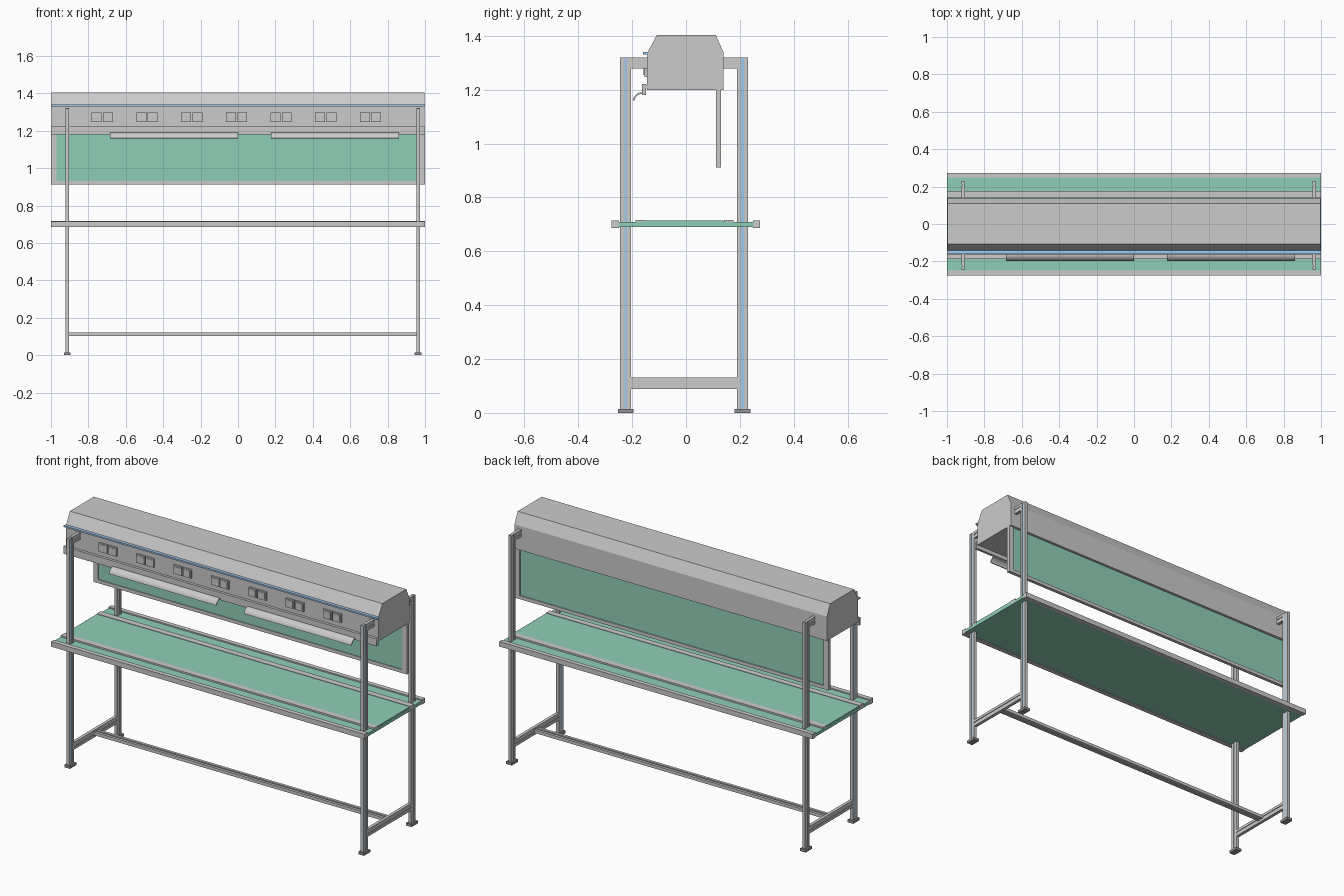
import bpy, bmesh, math

if "Cube" in bpy.data.objects:
    bpy.data.objects.remove(bpy.data.objects["Cube"])


def material(name, rgb):
    m = bpy.data.materials.new(name)
    m.diffuse_color = (*rgb, 1)
    m.use_nodes = True
    m.node_tree.nodes["Principled BSDF"].inputs["Base Color"].default_value = m.diffuse_color
    return m


GREEN = material("green", (0.28, 0.62, 0.47))
BLUE = material("blue", (0.35, 0.58, 0.85))
DARK = material("dark_grey", (0.3, 0.3, 0.3))


def prism(name, axis, lo, hi, pts, mat=None):
    """Extrude a 2D outline (remaining two axes in order) along one axis."""
    def at(t, p):
        c = list(p)
        c.insert(axis, t)
        return c
    bm = bmesh.new()
    a = [bm.verts.new(at(lo, p)) for p in pts]
    b = [bm.verts.new(at(hi, p)) for p in pts]
    bm.faces.new(a)
    bm.faces.new(b)
    for i in range(len(pts)):
        j = (i + 1) % len(pts)
        bm.faces.new((a[i], a[j], b[j], b[i]))
    bmesh.ops.recalc_face_normals(bm, faces=bm.faces)
    me = bpy.data.meshes.new(name)
    bm.to_mesh(me)
    bm.free()
    ob = bpy.data.objects.new(name, me)
    bpy.context.collection.objects.link(ob)
    if mat:
        me.materials.append(mat)
    return ob


def box(name, x, y, z, mat=None):
    return prism(name, 0, x[0], x[1],
                 [(y[0], z[0]), (y[1], z[0]), (y[1], z[1]), (y[0], z[1])], mat)


def slotted(u, v, hu=0.009, hv=0.0205, swap=False):
    """Aluminium bar section with a slot in each wide face."""
    s, d = 0.005, 0.004
    side = [(hu, -hv), (hu, -s), (hu - d, -s), (hu - d, s), (hu, s), (hu, hv)]
    pts = side + [(-a, -b) for a, b in side]
    if swap:
        pts = [(b, a) for a, b in pts]
    return [(u + a, v + b) for a, b in pts]


# Two end frames: posts, feet, slot strips, hood arms, crossbar
for tag, x in (("left", -0.913), ("right", 0.963)):
    for end, y, arm in (("front", -0.224, (-0.204, -0.144)), ("back", 0.21, (0.139, 0.19))):
        n = f"{tag}_{end}"
        prism(n + "_post", 2, 0.013, 1.32, slotted(x, y), None)
        box(n + "_foot", (x - 0.018, x + 0.018), (y - 0.029, y + 0.029), (0, 0.015), DARK)
        for s in (-1, 1):
            xs = sorted((x + s * 0.004, x + s * 0.007))
            box(n + "_slot_strip", xs, (y - 0.005, y + 0.005), (0.016, 1.319), BLUE)
        prism(n + "_arm", 1, arm[0], arm[1], slotted(x, 1.3))
    prism(tag + "_crossbar", 1, -0.204, 0.19, slotted(x, 0.11))

# Long foot stretcher
prism("stretcher", 0, -0.904, 0.954, slotted(0, 0.112, swap=True))

# Table: green top, raised belt, edge beams and guide rails
box("table_top", (-1, 1), (-0.25, 0.25), (0.69, 0.708), GREEN)
box("raised_belt", (-0.999, 0.999), (-0.152, 0.14), (0.70, 0.715), GREEN)
for tag, e, r in (("front", (-0.276, -0.249), (-0.188, -0.153)),
                  ("back", (0.248, 0.274), (0.141, 0.177))):
    box(tag + "_edge_beam", (-1, 1), e, (0.686, 0.715))
    box(tag + "_guide_rail", (-1, 1), r, (0.695, 0.717))

# Overhead hood
prism("hood", 0, -0.997, 0.997, [(-0.145, 1.2), (0.139, 1.2), (0.139, 1.34),
                                 (0.11, 1.404), (-0.108, 1.404), (-0.145, 1.335)])
box("blue_trim_rail", (-1, 1), (-0.16, -0.142), (1.331, 1.34), BLUE)
box("lamp_rail", (-1, 1), (-0.164, -0.149), (1.18, 1.222))
box("lamp_rail_fixing", (-0.997, 0.997), (-0.15, -0.144), (1.204, 1.218))

# Seven pairs of sockets
for i in range(7):
    for k in (0, 1):
        x0 = -0.782 + i * 0.239 + k * 0.06
        box("socket", (x0, x0 + 0.053), (-0.155, -0.144), (1.247, 1.297))
        box("socket_cover", (x0 + 0.007, x0 + 0.046), (-0.157, -0.155), (1.254, 1.29))

# Two curved lamp shades
arc = [math.radians(8 + 82 * i / 8) for i in range(9)]
shade = [(-0.162 - 0.036 * math.cos(a), 1.155 + 0.036 * math.sin(a)) for a in arc]
shade += [(-0.162 - 0.030 * math.cos(a), 1.155 + 0.030 * math.sin(a)) for a in reversed(arc)]
for x0, x1 in ((-0.685, 0.0), (0.177, 0.862)):
    ob = prism("lamp_shade", 0, x0, x1, shade)
    bpy.ops.object.select_all(action='DESELECT')
    ob.select_set(True)
    bpy.context.view_layer.objects.active = ob
    bpy.ops.object.shade_smooth_by_angle(angle=math.radians(35))

# Framed green back panel
box("back_panel", (-0.972, 0.972), (0.116, 0.124), (0.925, 1.202), GREEN)
box("panel_bottom_frame", (-1, 1), (0.111, 0.13), (0.912, 0.932))
for s in (-1, 1):
    box("panel_side_frame", sorted((s * 0.97, s * 1.0)), (0.111, 0.13), (0.932, 1.2))
